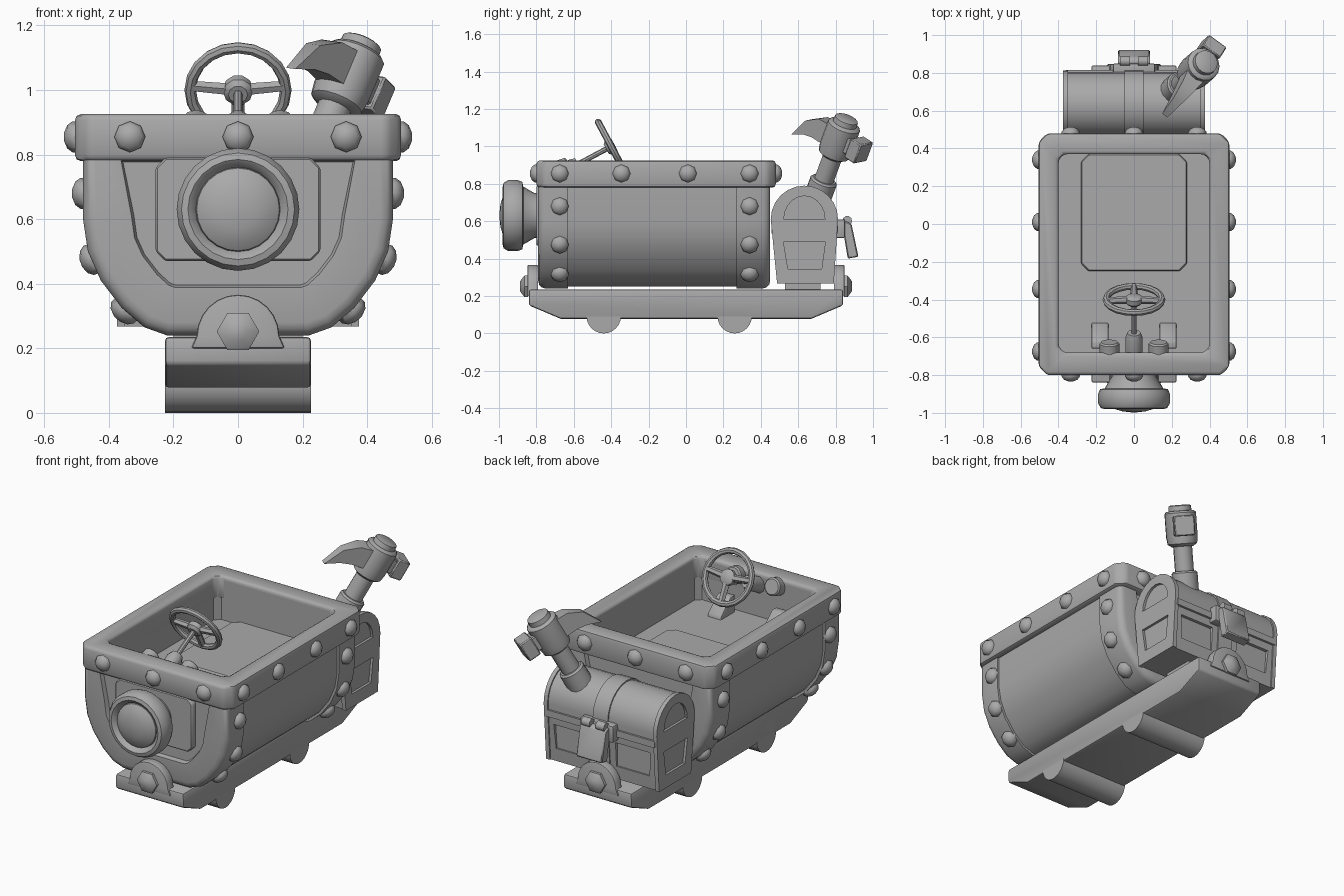
import bpy, bmesh, math
from mathutils import Vector, Matrix

if "Cube" in bpy.data.objects:
    bpy.data.objects.remove(bpy.data.objects["Cube"])

grey = bpy.data.materials.new("plain grey")
grey.use_nodes = True
colour = (0.4, 0.4, 0.4, 1)
grey.diffuse_color = colour
grey.node_tree.nodes["Principled BSDF"].inputs["Base Color"].default_value = colour


def activate(ob):
    bpy.ops.object.select_all(action='DESELECT')
    ob.select_set(True)
    bpy.context.view_layer.objects.active = ob


def finish(name, bm, bevel=0, cuts=(), segments=2):
    """Turn a bmesh into an object, cut it, bevel it and shade it."""
    bmesh.ops.recalc_face_normals(bm, faces=bm.faces)
    mesh = bpy.data.meshes.new(name)
    bm.to_mesh(mesh)
    bm.free()
    ob = bpy.data.objects.new(name, mesh)
    bpy.context.collection.objects.link(ob)
    mesh.materials.append(grey)
    activate(ob)
    for cutter in cuts:
        mod = ob.modifiers.new("cut", 'BOOLEAN')
        mod.operation, mod.solver, mod.object = 'DIFFERENCE', 'EXACT', cutter
        bpy.ops.object.modifier_apply(modifier=mod.name)
    if bevel:
        mod = ob.modifiers.new("bevel", 'BEVEL')
        mod.width, mod.segments = bevel, segments
        mod.limit_method, mod.angle_limit = 'ANGLE', math.radians(40)
        bpy.ops.object.modifier_apply(modifier=mod.name)
    bpy.ops.object.shade_smooth_by_angle(angle=math.radians(38))
    return ob


def prism_mesh(points, axis, lo, hi):
    """Extrude a flat outline along x, y or z."""
    bm = bmesh.new()
    place = {'x': lambda a, b, t: (t, a, b), 'y': lambda a, b, t: (a, t, b),
             'z': lambda a, b, t: (a, b, t)}[axis]
    rings = [[bm.verts.new(place(a, b, t)) for a, b in points] for t in (lo, hi)]
    bm.faces.new(rings[0])
    bm.faces.new(rings[1])
    for i in range(len(points)):
        j = (i + 1) % len(points)
        bm.faces.new((rings[0][i], rings[0][j], rings[1][j], rings[1][i]))
    bmesh.ops.recalc_face_normals(bm, faces=bm.faces)
    return bm


def prism(name, points, axis, lo, hi, **options):
    return finish(name, prism_mesh(points, axis, lo, hi), **options)


def rect(x0, x1, y0, y1, c=0.0):
    if not c:
        return [(x0, y0), (x1, y0), (x1, y1), (x0, y1)]
    return [(x0 + c, y0), (x1 - c, y0), (x1, y0 + c), (x1, y1 - c),
            (x1 - c, y1), (x0 + c, y1), (x0, y1 - c), (x0, y0 + c)]


def lathe(name, profile, origin, direction, sides=16):
    """Spin (distance, radius) pairs about an axis."""
    bm = bmesh.new()
    frame = Matrix.Translation(origin) @ Vector(direction).to_track_quat('Z', 'Y').to_matrix().to_4x4()
    rings = []
    for d, r in profile:
        angles = [math.tau * i / sides for i in range(sides)]
        rings.append([bm.verts.new(frame @ Vector((r * math.cos(a), r * math.sin(a), d))) for a in angles])
    for low, high in zip(rings, rings[1:]):
        for i in range(sides):
            j = (i + 1) % sides
            bm.faces.new((low[i], low[j], high[j], high[i]))
    bm.faces.new(rings[0])
    bm.faces.new(rings[-1])
    return finish(name, bm)


def rivet(origin, direction):
    lathe("rivet", [(-0.01, 0.048), (0.008, 0.048), (0.024, 0.036), (0.034, 0.012)], origin, direction, 8)


# Tub: U-shaped body, thicker end frames with sunken panels, and a hollow
half = [(0.48, 0.9), (0.48, 0.6), (0.465, 0.5), (0.425, 0.41), (0.36, 0.325), (0.29, 0.265), (0.22, 0.24)]
outline = half + [(-x, z) for x, z in reversed(half)]
hollow = prism("hollow_cutter", rect(-0.4, 0.4, -0.68, 0.37, 0.03), 'z', 0.66, 1.2)
hollow.hide_render = True
inner = [(x * 0.975, z + 0.012 * (z < 0.55)) for x, z in outline]
prism("tub_body", inner, 'y', -0.74, 0.4, cuts=[hollow])
for name, inside, outside in (("front_frame", -0.63, -0.79), ("rear_frame", 0.27, 0.45)):
    bm = prism_mesh(outline, 'y', inside, outside)
    face = [f for f in bm.faces if abs(f.calc_center_median().y - outside) < 0.001]
    rim_edges = list(face[0].edges)
    bmesh.ops.bevel(bm, geom=rim_edges, offset=0.04, segments=3, affect='EDGES', profile=0.5)
    face = max(bm.faces, key=lambda f: abs(f.normal.y) * f.calc_area() * (abs(f.calc_center_median().y - outside) < 0.01))
    bmesh.ops.inset_region(bm, faces=[face], thickness=0.11, depth=0)
    bmesh.ops.inset_region(bm, faces=[face], thickness=0.008, depth=-0.025)
    finish(name, bm, cuts=[hollow])

prism("top_rim", rect(-0.505, 0.505, -0.8, 0.48, 0.045), 'z', 0.78, 0.925, cuts=[hollow], bevel=0.018)
prism("seat", rect(-0.28, 0.28, -0.25, 0.37, 0.04), 'z', 0.65, 0.682, bevel=0.006, segments=1)

# Rivets on the rim and end frames
for x in (-0.335, 0, 0.335):
    rivet((x, -0.8, 0.855), (0, -1, 0))
    rivet((x, 0.48, 0.855), (0, 1, 0))
for s in (-1, 1):
    for y in (-0.675, -0.345, 0.01, 0.34):
        rivet((s * 0.505, y, 0.855), (s, 0, 0))
    for y in (-0.675, 0.34):
        for x, z, nx, nz in ((0.48, 0.68, 1, 0), (0.455, 0.475, 1, -0.35), (0.352, 0.316, 0.68, -0.73)):
            rivet((s * x, y, z), (s * nx, 0, nz))

# Headlight
prism("headlight_plate", rect(-0.255, 0.255, 0.47, 0.79, 0.03), 'y', -0.8, -0.75, bevel=0.006, segments=1)
lathe("headlight_housing", [(0.78, 0.12), (0.81, 0.12), (0.87, 0.155), (0.875, 0.18), (0.9, 0.19),
                            (0.95, 0.19), (0.975, 0.175), (0.98, 0.155), (0.965, 0.135), (0.95, 0.13)],
      (0, 0, 0.63), (0, -1, 0), 24)
lathe("headlight_lens", [(0.94, 0.134), (0.962, 0.128), (0.98, 0.1), (0.992, 0.06), (0.997, 0.015)],
      (0, 0, 0.63), (0, -1, 0), 24)

# Undercarriage with axle rollers and end brackets
prism("chassis", [(-0.84, 0.235), (-0.84, 0.15), (-0.67, 0.078), (0.67, 0.078), (0.84, 0.15), (0.84, 0.235)],
      'x', -0.226, 0.226, bevel=0.012)
for y in (-0.44, 0.26):
    lathe("axle_roller", [(-0.226, 0.092), (0.226, 0.092)], (0, y, 0.092), (1, 0, 0), 24)
arch = [(0.128 * math.cos(a), 0.238 + 0.128 * math.sin(a)) for a in [math.pi * i / 12 for i in range(13)]]
arch = [(0.145, 0.2)] + arch + [(-0.145, 0.2)]
for s in (-1, 1):
    prism("end_bracket", arch, 'y', s * 0.79, s * 0.848, bevel=0.008)
    lathe("bracket_bolt", [(0, 0.066), (0.018, 0.066), (0.042, 0.03)], (0, s * 0.846, 0.252), (0, s, 0), 6)

# Steering wheel, column and controls
hub, tilt = Vector((0, -0.4, 1.0)), Vector((0, 0.88, 0.47))
quat = tilt.to_track_quat('Z', 'Y')
bm = bmesh.new()
major, tube, n, m = 0.148, 0.018, 20, 8
grid = []
for i in range(n):
    a = math.tau * i / n
    ring = []
    for b in [math.tau * k / m for k in range(m)]:
        r = major + tube * math.cos(b)
        ring.append(bm.verts.new(hub + quat @ Vector((r * math.cos(a), r * math.sin(a), tube * math.sin(b)))))
    grid.append(ring)
for i in range(n):
    for k in range(m):
        bm.faces.new((grid[i][k], grid[(i + 1) % n][k], grid[(i + 1) % n][(k + 1) % m], grid[i][(k + 1) % m]))
finish("steering_wheel", bm)
down = Vector((0, 0.47, -0.88))
for d in (Vector((1, 0, 0)) - down * 0.1, Vector((-1, 0, 0)) - down * 0.1, down):
    lathe("wheel_spoke", [(0.02, 0.021), (0.145, 0.018)], hub, d, 6)
lathe("wheel_hub", [(-0.03, 0.03), (-0.015, 0.046), (0.012, 0.046), (0.02, 0.035)], hub, tilt, 10)
lathe("steering_column", [(0, 0.014), (0.25, 0.014)], hub, -tilt, 8)
lathe("column_base", [(0.2, 0.036), (0.23, 0.046), (0.34, 0.046)], hub, -tilt, 10)
for s in (-1, 1):
    lathe("gauge", [(0, 0.052), (0.06, 0.052), (0.068, 0.044)], (s * 0.13, -0.69, 0.87), (0, 0.9, 0.3), 12)
    prism("pedal", [(-0.66, 0.65), (-0.52, 0.65), (-0.53, 0.68), (-0.62, 0.76), (-0.66, 0.76)],
          'x', s * 0.135, s * 0.225, bevel=0.008)

# Chest with arched lid, raised straps and sunken panels
def chest_outline(grow=0.0):
    top = [(0.633 + (0.172 + grow) * math.cos(a), 0.61 + (0.172 + grow) * math.sin(a))
           for a in [math.pi * i / 12 for i in range(13)]]
    return [(0.495 - grow, 0.267), (0.782 + grow, 0.267)] + top


cutters = []
lid_panel = [(0.633 + 0.11 * math.cos(a), 0.61 + 0.125 * math.sin(a)) for a in [math.pi * i / 10 for i in range(11)]]
base_panel = [(0.545, 0.345), (0.725, 0.345), (0.745, 0.49), (0.521, 0.49)]
for s in (-1, 1):
    for panel in (lid_panel, base_panel):
        cutters.append(prism("panel_cutter", panel, 'x', s * 0.36, s * 0.5))
    cutters.append(prism("panel_cutter", [(s * 0.09, 0.345), (s * 0.31, 0.345), (s * 0.32, 0.49), (s * 0.09, 0.49)],
                         'y', 0.778, 0.9))
prism("chest", chest_outline(), 'x', -0.365, 0.365, cuts=cutters)
for x0, x1 in ((-0.375, -0.35), (-0.05, 0.05), (0.35, 0.375)):
    prism("chest_strap", chest_outline(0.008), 'x', x0, x1, cuts=cutters)
for cutter in cutters + [hollow]:
    bpy.data.objects.remove(cutter)
for s in (-1, 1):
    prism("chest_foot", rect(0.53, 0.72, 0.225, 0.275), 'x', s * 0.06, s * 0.2)
prism("lid_seam", rect(-0.36, 0.36, 0.458, 0.814), 'z', 0.535, 0.575)

# Latch on the back of the chest
prism("latch_flap", [(0.855, 0.6), (0.885, 0.585), (0.922, 0.41), (0.865, 0.4), (0.835, 0.58)],
      'x', -0.085, 0.085, bevel=0.006, segments=1)
prism("latch_mount", rect(0.79, 0.85, 0.51, 0.61), 'x', -0.11, 0.11, bevel=0.008)
for s in (-1, 1):
    lathe("latch_hinge", [(0.02, 0.026), (0.075, 0.026)], (0, 0.862, 0.602), (s, 0, 0), 10)

# Pickaxe standing in the chest
axis = Vector((0.42, 0.37, 1)).normalized()
base = Vector((0.215, 0.71, 0.745))
head = base + axis * 0.345
spike = Vector((-0.51, -0.77, 0.38))
spike = (spike - axis * spike.dot(axis)).normalized()
side = axis.cross(spike)
lathe("pickaxe_collar", [(-0.03, 0.074), (0.08, 0.074), (0.09, 0.064)], base, axis, 14)
lathe("pickaxe_handle", [(0, 0.054), (0.3, 0.054)], base, axis, 12)
lathe("pickaxe_socket", [(-0.115, 0.062), (-0.1, 0.084), (-0.06, 0.09), (0.075, 0.09), (0.085, 0.08),
                         (0.087, 0.066), (0.115, 0.064), (0.12, 0.055)], head, axis, 16)
placed = Matrix((spike, side, axis)).transposed().to_4x4()
placed.translation = head
bm = prism_mesh([(0.04, 0.06), (0.14, 0.045), (0.22, -0.01), (0.278, -0.127), (0.2, -0.085), (0.14, -0.068),
                 (0.04, -0.06)], 'y', -1, 1)
for v in bm.verts:
    v.co.y *= 0.058 - 0.17 * max(0, v.co.x - 0.04)
bm.transform(placed)
finish("pickaxe_spike", bm)
for name, u0, u1, w in (("pickaxe_neck", -0.11, -0.04, 0.045), ("pickaxe_hammer", -0.175, -0.1, 0.058)):
    bm = prism_mesh(rect(u0, u1, -w, w), 'z', -w, w)
    bm.transform(placed)
    finish(name, bm, bevel=0.006, segments=1)
